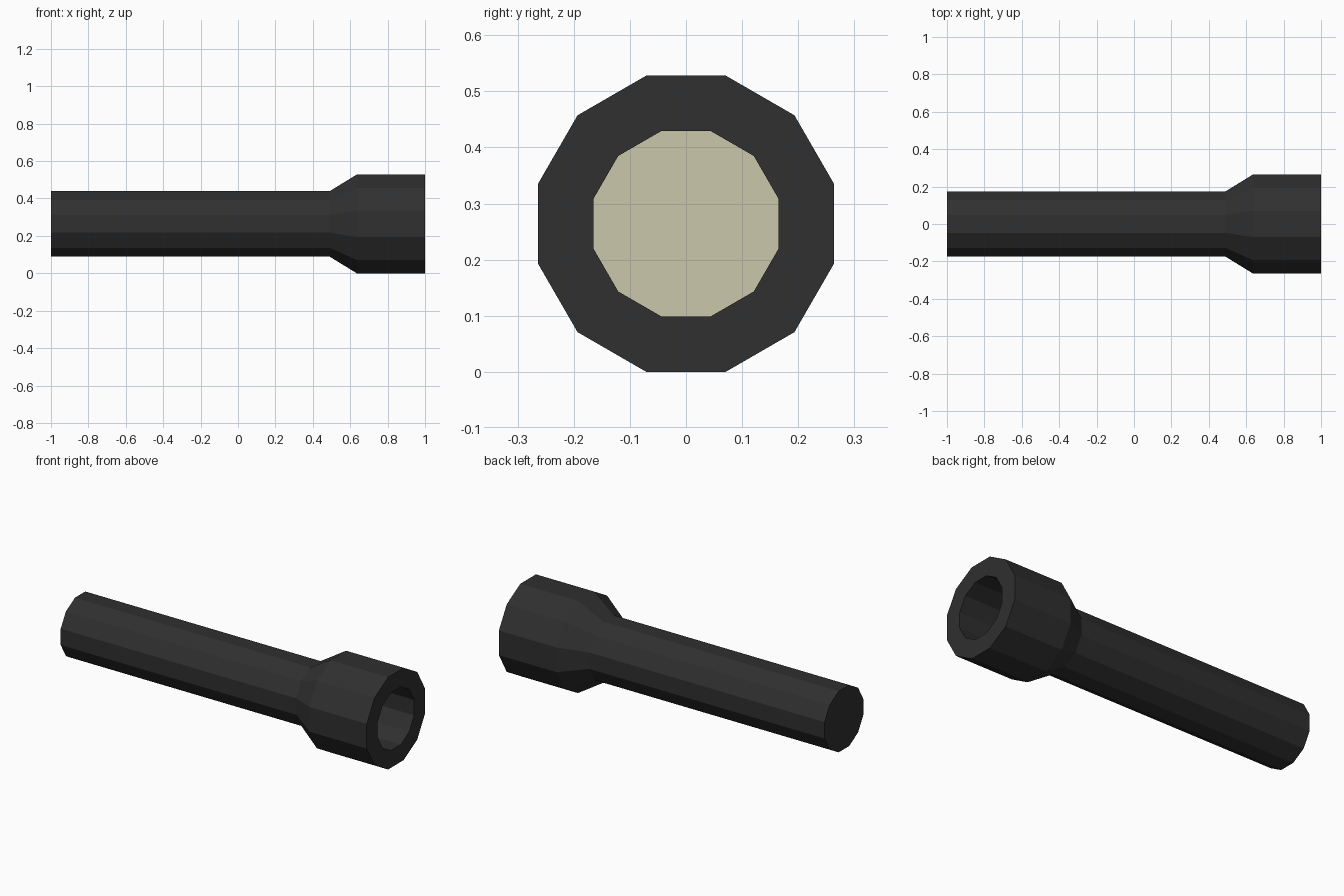
import bpy, bmesh, math

if "Cube" in bpy.data.objects:
    bpy.data.objects.remove(bpy.data.objects["Cube"])

SIDES = 12
AXIS_Z = 0.264                      # height of the centre line
FLAT = math.cos(math.pi / SIDES)    # flat-to-corner ratio


def material(name, rgb):
    m = bpy.data.materials.new(name)
    m.diffuse_color = (*rgb, 1.0)
    m.use_nodes = True
    m.node_tree.nodes["Principled BSDF"].inputs["Base Color"].default_value = m.diffuse_color
    return m


def lathe_x(name, profile, mat, cap_start=False):
    """Revolve (x, flat radius) points about the x axis with flats on top."""
    bm = bmesh.new()
    rings = []
    for x, r in profile:
        ring = []
        for i in range(SIDES):
            a = 2 * math.pi * (i + 0.5) / SIDES
            c = r / FLAT
            ring.append(bm.verts.new((x, c * math.cos(a), AXIS_Z + c * math.sin(a))))
        rings.append(ring)
    for r0, r1 in zip(rings, rings[1:]):
        for i in range(SIDES):
            j = (i + 1) % SIDES
            bm.faces.new((r0[i], r0[j], r1[j], r1[i]))
    if cap_start:
        bm.faces.new(rings[0][::-1])
    elif len(rings) == 1:
        bm.faces.new(rings[0])      # single disc facing +x
    mesh = bpy.data.meshes.new(name)
    # outward side of the wall is the one away from the solid material
    for f in bm.faces:
        if len(rings) > 1:
            f.normal_flip()
    if len(rings) > 1:
        bmesh.ops.recalc_face_normals(bm, faces=bm.faces)
        end = min(bm.faces, key=lambda f: f.calc_center_median().x)
        end.normal_update()
        if end.normal.x > 0:
            bmesh.ops.reverse_faces(bm, faces=bm.faces)
    bm.to_mesh(mesh)
    bm.free()
    mesh.materials.append(mat)
    ob = bpy.data.objects.new(name, mesh)
    bpy.context.collection.objects.link(ob)
    return ob


black = material("black casing", (0.029, 0.029, 0.029))
beige = material("beige lens", (0.60, 0.57, 0.41))

# Casing: tail cap, handle, flare, head, front rim and recessed bore
lathe_x("casing", [(-1.0, 0.175), (0.49, 0.175), (0.635, 0.264),
                   (1.0, 0.264), (1.0, 0.165), (0.635, 0.165)],
        black, cap_start=True)

# Lens at the bottom of the bore
lathe_x("lens", [(0.637, 0.165)], beige)
